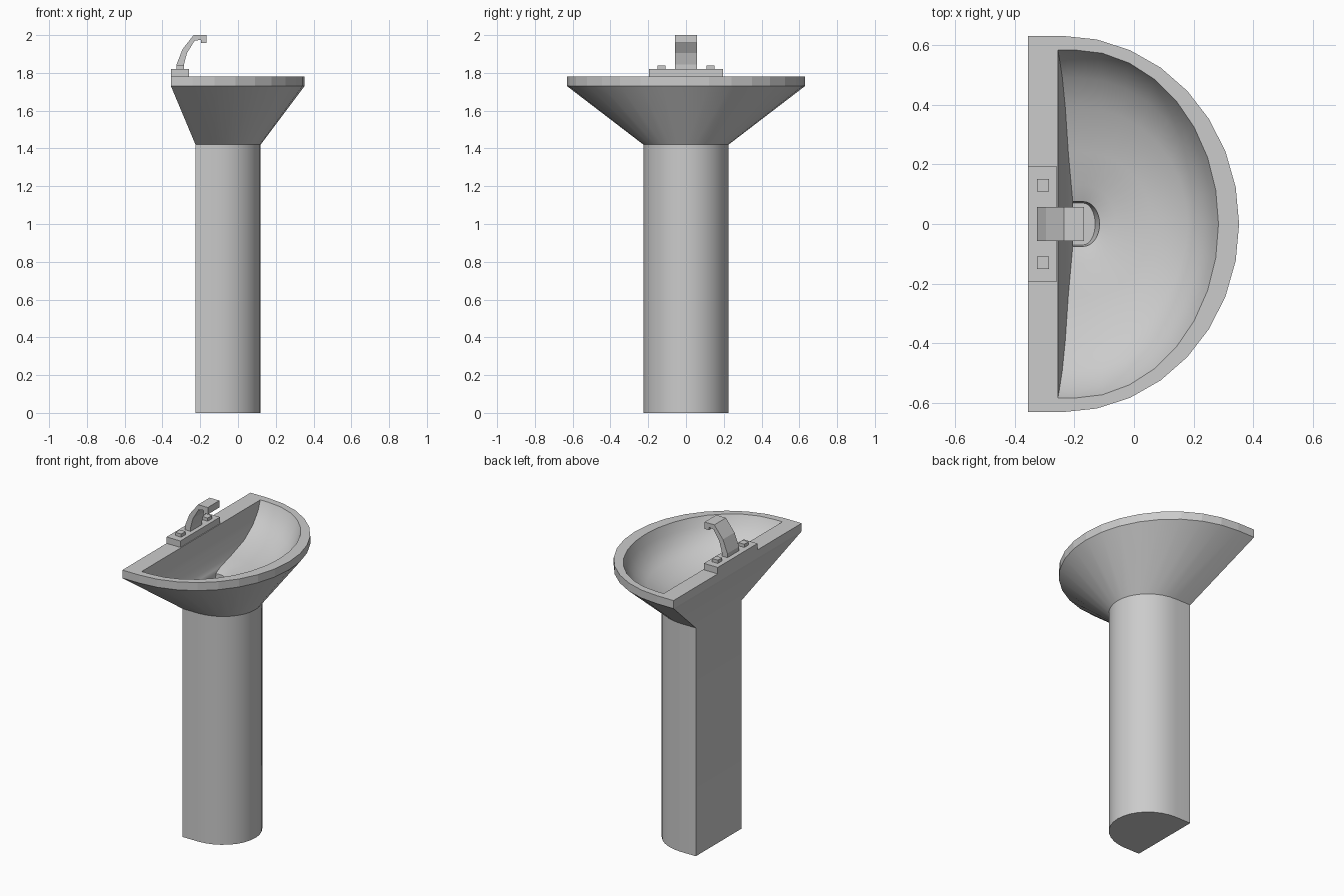
import bpy, bmesh
from math import sin, cos, pi, radians

if "Cube" in bpy.data.objects:
    bpy.data.objects.remove(bpy.data.objects["Cube"])

STEPS = 16  # segments around each rounded front


def finish(bm, name, flat=()):
    """Smooth by angle, keeping the listed faces flat, and link the object."""
    bmesh.ops.recalc_face_normals(bm, faces=bm.faces)
    for f in bm.faces:
        f.smooth = f not in flat
    for e in bm.edges:
        e.smooth = e.calc_face_angle(0) < radians(32)
    me = bpy.data.meshes.new(name)
    bm.to_mesh(me)
    bm.free()
    ob = bpy.data.objects.new(name, me)
    bpy.context.collection.objects.link(ob)
    return ob


def d_ring(bm, back, centre, front, half, z):
    """D-shaped loop: straight back edge and half-elliptical front."""
    pts = [(back, -half)]
    for i in range(STEPS + 1):
        a = -pi / 2 + pi * i / STEPS
        pts.append((centre + (front - centre) * cos(a), half * sin(a)))
    pts.append((back, half))
    return [bm.verts.new((x, y, z)) for x, y in pts]


def box(name, x0, x1, y0, y1, z0, z1):
    bm = bmesh.new()
    bmesh.ops.create_cube(bm, size=1)
    for v in bm.verts:
        v.co = ((x0 + x1) / 2 + v.co.x * (x1 - x0),
                (y0 + y1) / 2 + v.co.y * (y1 - y0),
                (z0 + z1) / 2 + v.co.z * (z1 - z0))
    return finish(bm, name, set(bm.faces))


# Pedestal, flared basin, bowl and drain: one loft of D-shaped loops
loops = [  # back, ellipse centre, front, half width, height
    (-0.225, -0.12, 0.12, 0.225, 0.0),      # foot
    (-0.225, -0.12, 0.12, 0.225, 1.42),     # top of pedestal
    (-0.355, -0.24, 0.352, 0.63, 1.73),     # rim underside
    (-0.355, -0.24, 0.352, 0.63, 1.78),     # rim top
    (-0.255, -0.20, 0.283, 0.583, 1.78),    # bowl edge
    (-0.25, -0.20, 0.265, 0.555, 1.725),
    (-0.24, -0.19, 0.235, 0.49, 1.665),
    (-0.23, -0.18, 0.18, 0.39, 1.61),
    (-0.22, -0.175, 0.06, 0.24, 1.57),
    (-0.21, -0.17, -0.06, 0.13, 1.55),
    (-0.205, -0.17, -0.115, 0.075, 1.53),   # drain edge
    (-0.205, -0.17, -0.13, 0.07, 1.45),     # drain floor
]
bm = bmesh.new()
rings = [d_ring(bm, *l) for l in loops]
rim_faces = set()
for k, (a, b) in enumerate(zip(rings, rings[1:])):
    n = len(a)
    for i in range(n):
        j = (i + 1) % n
        f = bm.faces.new((a[i], a[j], b[j], b[i]))
        if k == 2:
            rim_faces.add(f)
rim_faces.add(bm.faces.new(rings[0]))
rim_faces.add(bm.faces.new(rings[-1]))
finish(bm, "pedestal_basin", rim_faces)

# Tap base plate and the two handles
box("tap_base", -0.355, -0.26, -0.195, 0.195, 1.775, 1.82)
for side, label in ((-1, "right"), (1, "left")):
    box("tap_handle_" + label, -0.325, -0.285,
        side * 0.13 - 0.021, side * 0.13 + 0.021, 1.815, 1.84)

# Spout: side profile extruded across y
profile = [(-0.325, 1.815), (-0.325, 1.845), (-0.294, 1.925), (-0.235, 2.0),
           (-0.168, 2.0), (-0.168, 1.957), (-0.197, 1.957), (-0.197, 1.975),
           (-0.23, 1.97), (-0.27, 1.905), (-0.286, 1.845), (-0.286, 1.815)]
bm = bmesh.new()
face = bm.faces.new([bm.verts.new((x, -0.057, z)) for x, z in profile])
ext = bmesh.ops.extrude_face_region(bm, geom=[face], use_keep_orig=True)
for v in ext["geom"]:
    if isinstance(v, bmesh.types.BMVert):
        v.co.y = 0.057
finish(bm, "tap_spout", set(bm.faces))
